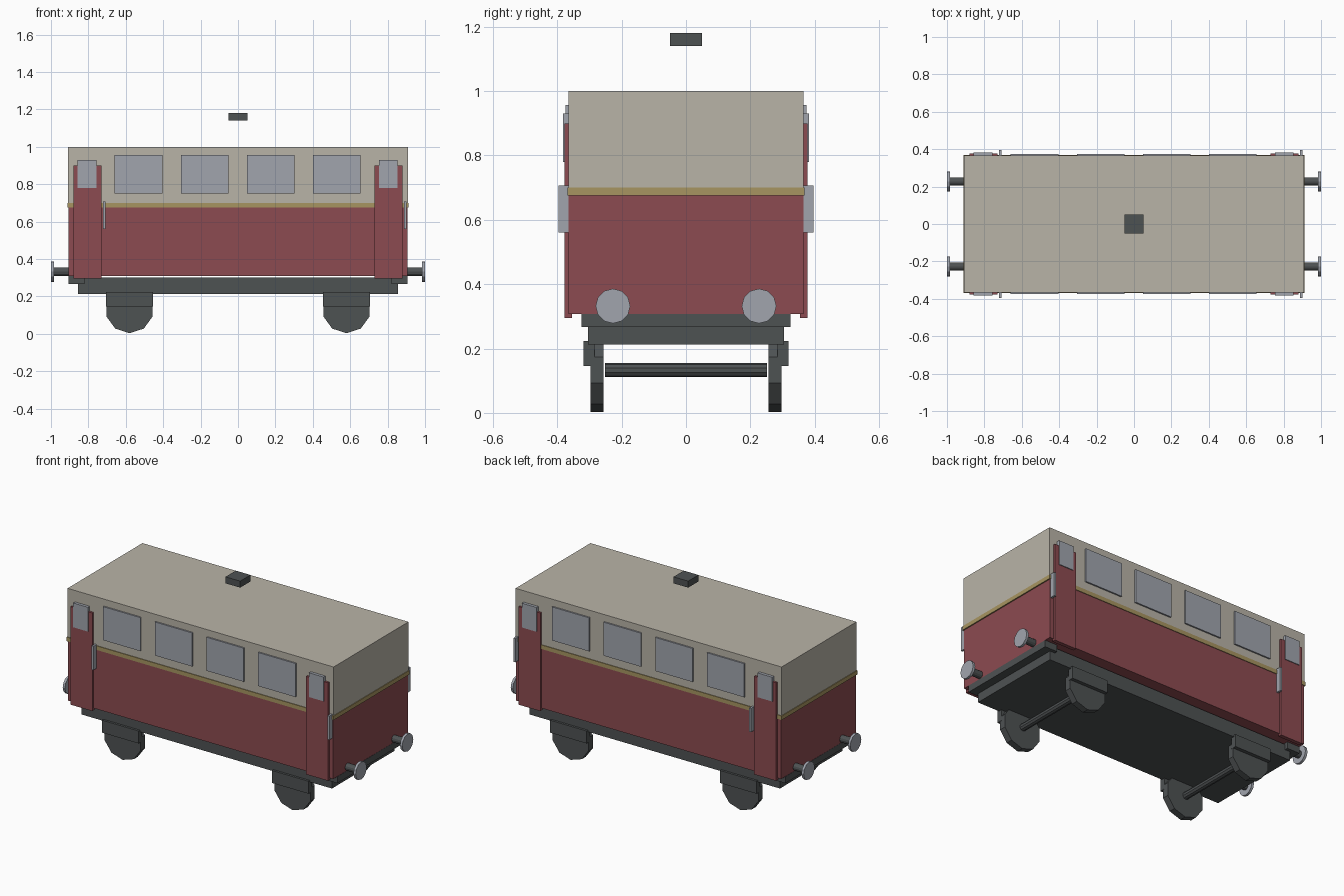
import bpy
import math
from mathutils import Vector

cube = bpy.data.objects.get("Cube")
if cube:
    bpy.data.objects.remove(cube, do_unlink=True)


def material(name, rgb):
    mat = bpy.data.materials.new(name)
    mat.use_nodes = True
    mat.diffuse_color = (*rgb, 1)
    mat.node_tree.nodes["Principled BSDF"].inputs["Base Color"].default_value = (*rgb, 1)
    return mat


red = material("dark red", (0.265, 0.070, 0.082))
cream = material("cream", (0.485, 0.455, 0.39))
gold = material("dull gold", (0.39, 0.30, 0.12))
glass = material("pale grey", (0.355, 0.375, 0.42))
iron = material("charcoal", (0.076, 0.084, 0.086))


def box(name, mat, x, y, z):
    """Box from (low, high) ranges on each axis."""
    spans = [sorted(r) for r in (x, y, z)]
    bpy.ops.mesh.primitive_cube_add(size=1, location=[sum(r) / 2 for r in spans])
    ob = bpy.context.object
    ob.name = name
    ob.data.transform
    size = Vector([r[1] - r[0] for r in spans])
    for v in ob.data.vertices:
        v.co = v.co * size
    ob.data.materials.append(mat)
    return ob


def rod(name, mat, centre, radius, length, axis, sides):
    """Faceted cylinder lying along x or y."""
    turn = (0, math.pi / 2, 0) if axis == "x" else (math.pi / 2, 0, 0)
    bpy.ops.mesh.primitive_cylinder_add(vertices=sides, radius=radius, depth=length,
                                        location=centre, rotation=turn)
    ob = bpy.context.object
    ob.name = name
    ob.data.materials.append(mat)
    return ob


# Coach body
box("lower_body", red, (-0.905, 0.905), (-0.365, 0.365), (0.308, 0.68))
box("waist_stripe", gold, (-0.912, 0.912), (-0.369, 0.369), (0.675, 0.70))
box("upper_body", cream, (-0.908, 0.908), (-0.365, 0.365), (0.70, 1.0))
box("roof_lamp", iron, (-0.05, 0.05), (-0.05, 0.05), (1.14, 1.18))

# Underframe
box("chassis", iron, (-0.855, 0.855), (-0.305, 0.305), (0.213, 0.30))

for side, s in (("front", -1), ("back", 1)):
    # Saloon windows
    for i in range(4):
        cx = -0.532 + i * 0.353
        box(f"{side}_window_{i + 1}", glass, (cx - 0.127, cx + 0.127),
            (s * 0.36, s * 0.374), (0.75, 0.957))
    for end, cx in (("right", -0.805), ("left", 0.805)):
        # Doors with their windows and grab handles
        box(f"{side}_{end}_door", red, (cx - 0.075, cx + 0.075),
            (s * 0.355, s * 0.378), (0.295, 0.90))
        box(f"{side}_{end}_door_window", glass, (cx - 0.052, cx + 0.048),
            (s * 0.36, s * 0.383), (0.78, 0.93))
        box(f"{side}_{end}_handle", glass, (cx + 0.083, cx + 0.096),
            (s * 0.365, s * 0.396), (0.56, 0.707))

for end, e in (("right", -1), ("left", 1)):
    box(f"{end}_headstock", iron, (e * 0.82, e * 0.906), (-0.325, 0.325), (0.267, 0.308))
    # Axle, wheels and axle guards
    rod(f"{end}_axle", iron, (e * 0.58, 0, 0.133), 0.022, 0.504, "y", 10)
    for side, s in (("front", -1), ("back", 1)):
        wheel = rod(f"{side}_{end}_wheel", iron, (e * 0.58, s * 0.277, 0.133),
                    0.13, 0.04, "y", 10)
        wheel.rotation_euler = (math.pi / 2, math.pi, 0)
        box(f"{side}_{end}_axle_guard", iron, (e * 0.455, e * 0.705),
            (s * 0.285, s * 0.319), (0.146, 0.223))
        # Buffers
        rod(f"{side}_{end}_buffer_shank", iron, (e * 0.942, s * 0.227, 0.332),
            0.022, 0.09, "x", 12)
        rod(f"{side}_{end}_buffer_plate", glass, (e * 0.9925, s * 0.227, 0.332),
            0.054, 0.015, "x", 12)
